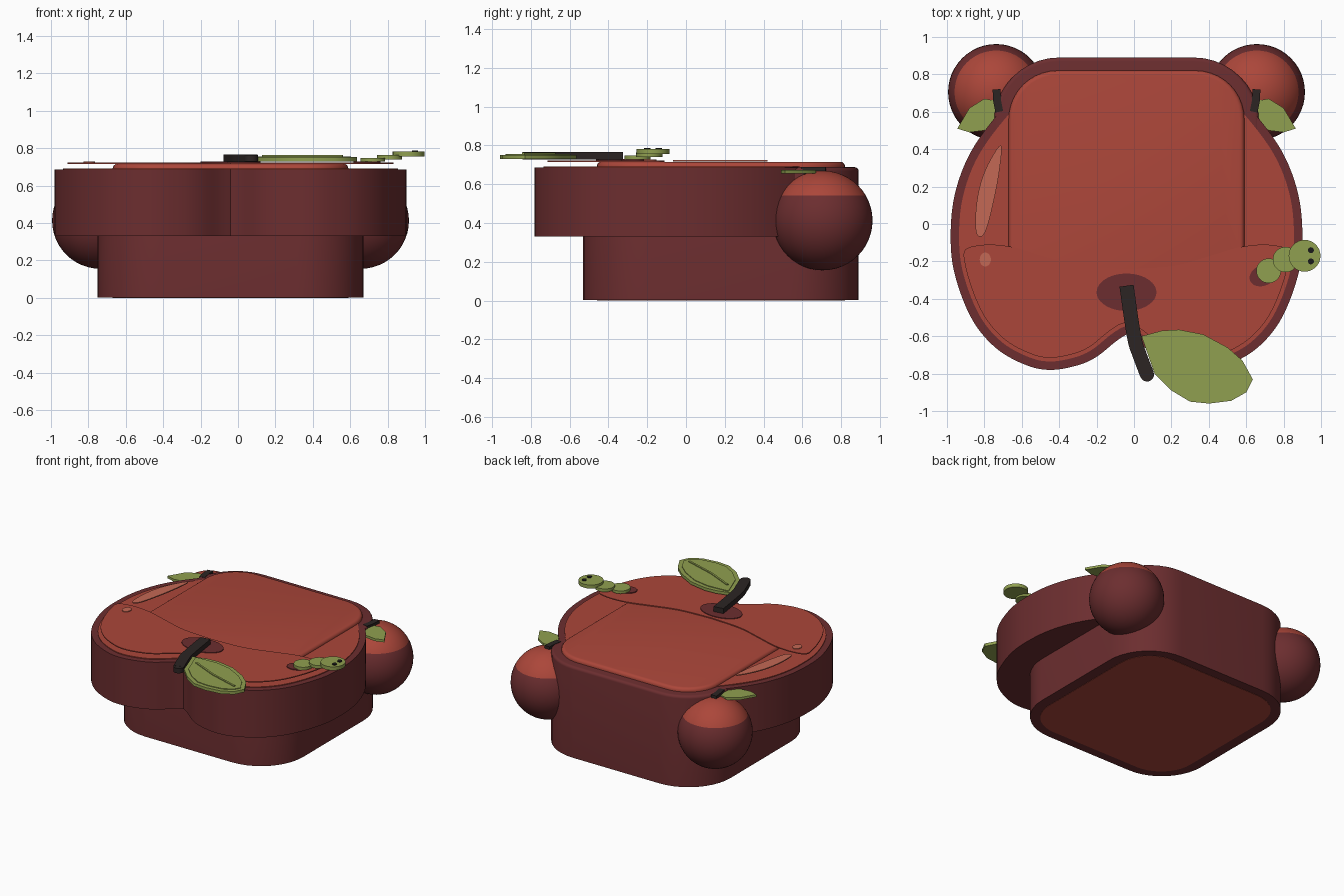
import bpy, bmesh, math
from mathutils import Vector

if "Cube" in bpy.data.objects:
    bpy.data.objects.remove(bpy.data.objects["Cube"])

CX = -0.04  # mirror plane of the bed


def material(name, rgb):
    m = bpy.data.materials.new(name)
    m.diffuse_color = (*rgb, 1)
    m.use_nodes = True
    m.node_tree.nodes["Principled BSDF"].inputs["Base Color"].default_value = m.diffuse_color
    return m


RED = material("apple red", (0.41, 0.062, 0.042))
MAROON = material("maroon", (0.150, 0.027, 0.029))
SHINE = material("light red", (0.55, 0.14, 0.09))
GREEN = material("leaf green", (0.28, 0.35, 0.08))
BROWN = material("stem brown", (0.025, 0.018, 0.017))
BLACK = material("eye black", (0.01, 0.01, 0.01))


def spline(pts, closed=False, steps=6):
    """Catmull-Rom curve through the points."""
    p = [Vector(q) for q in pts]
    n = len(p)
    at = (lambda i: p[i % n]) if closed else (lambda i: p[max(0, min(n - 1, i))])
    out = []
    for i in range(n if closed else n - 1):
        a, b, c, d = at(i - 1), at(i), at(i + 1), at(i + 2)
        for s in range(steps):
            t = s / steps
            out.append(0.5 * (2 * b + (c - a) * t + (2 * a - 5 * b + 4 * c - d) * t * t
                              + (3 * b - a - 3 * c + d) * t ** 3))
    return out if closed else out + [p[-1]]


def inset(pts, d):
    """Move a counter-clockwise outline inwards."""
    out = []
    for i, q in enumerate(pts):
        t = (pts[(i + 1) % len(pts)] - pts[i - 1]).normalized()
        out.append(q + Vector((-t.y, t.x)) * d)
    return out


def ellipse(cx, cy, rx, ry, rot=0.0, n=32):
    c, s = math.cos(rot), math.sin(rot)
    res = []
    for i in range(n):
        a = 2 * math.pi * i / n
        u, v = rx * math.cos(a), ry * math.sin(a)
        res.append(Vector((cx + u * c - v * s, cy + u * s + v * c)))
    return res


def rounded_rect(x0, x1, y0, y1, r, n=10):
    res = []
    for k, (x, y) in enumerate([(x1 - r, y1 - r), (x0 + r, y1 - r), (x0 + r, y0 + r), (x1 - r, y0 + r)]):
        for i in range(n + 1):
            a = math.pi / 2 * (k + i / n)
            res.append(Vector((x + r * math.cos(a), y + r * math.sin(a))))
    return res


def mirror(pts):
    return [Vector((2 * CX - q[0], q[1])) for q in reversed(pts)]


def finish(name, bm, mats):
    bmesh.ops.recalc_face_normals(bm, faces=bm.faces)
    me = bpy.data.meshes.new(name)
    bm.to_mesh(me)
    bm.free()
    for m in mats:
        me.materials.append(m)
    ob = bpy.data.objects.new(name, me)
    bpy.context.collection.objects.link(ob)
    bpy.ops.object.select_all(action='DESELECT')
    ob.select_set(True)
    bpy.context.view_layer.objects.active = ob
    bpy.ops.object.shade_smooth_by_angle(angle=math.radians(35))
    return ob


def prism(name, pts, z0, z1, mat, bevel=0.0):
    """Extrude an outline upwards, optionally rounding its top rim."""
    bm = bmesh.new()
    f = bm.faces.new([bm.verts.new((q[0], q[1], z0)) for q in pts])
    geo = bmesh.ops.extrude_face_region(bm, geom=[f], use_keep_orig=True)["geom"]
    top = [g for g in geo if isinstance(g, bmesh.types.BMVert)]
    bmesh.ops.translate(bm, verts=top, vec=(0, 0, z1 - z0))
    if bevel:
        rim = [e for e in bm.edges if all(v.co.z > z1 - 1e-5 for v in e.verts)]
        bmesh.ops.bevel(bm, geom=rim, offset=bevel, segments=4, profile=0.5, affect='EDGES')
    return finish(name, bm, [mat])


def strip(path, w):
    """Outline of constant width around a path."""
    p = [Vector(q) for q in path]
    left, right = [], []
    for i, q in enumerate(p):
        t = (p[min(i + 1, len(p) - 1)] - p[max(i - 1, 0)]).normalized()
        n = Vector((-t.y, t.x)) * w / 2
        left.append(q + n)
        right.append(q - n)
    return right + left[::-1]


# square base shell and the cushion running through it
prism("base", rounded_rect(-0.75, 0.67, -0.53, 0.89, 0.35), 0.002, 0.688, MAROON, 0.02)
prism("cushion", rounded_rect(-0.67, 0.59, -0.46, 0.82, 0.26), 0.0, 0.716, RED, 0.024)

# apple body with front notch
half = [(0, -.59), (.06, -.63), (.16, -.71), (.26, -.755), (.40, -.78), (.53, -.757), (.69, -.67),
        (.82, -.52), (.91, -.3), (.94, -.1), (.92, .15), (.83, .39), (.66, .62), (.5, .77), (.3, .83), (0, .82)]
right = spline([(u + CX, v) for u, v in half])
apple = right + mirror(right)[1:-1]
prism("apple_body", apple, 0.33, 0.686, MAROON)
prism("apple_top", inset(apple, 0.045), 0.685, 0.692, RED)

# blanket plate over the front half
edge = inset(apple, 0.065)
r_edge = [q for q in edge if q.y < -0.18 and q.x >= CX - 1e-4]
wave = spline([(u + CX, v) for u, v in [(.872, -.165), (.86, -.135), (.81, -.117), (.72, -.11), (.6, -.125),
                                        (.45, -.17), (.25, -.225), (0, -.242)]])
r_all = r_edge + wave
prism("blanket", r_all + mirror(r_all)[1:-1], 0.716, 0.723, RED)

# painted shine marks
prism("shine_streak", spline([(-.71, .42), (-.722, .27), (-.755, .1), (-.79, -.03), (-.82, -.068), (-.845, -.04),
                              (-.845, .08), (-.82, .22), (-.77, .34)], True, 4), 0.718, 0.725, SHINE)
prism("shine_dot", ellipse(-.795, -.19, .03, .037), 0.722, 0.728, SHINE)

# stem hollow, stem and large leaf
prism("stem_hollow", ellipse(CX, -.365, .16, .1, n=48), 0.722, 0.728, MAROON)
stem = strip(spline([(-.04, -.33), (-.0, -.6), (.03, -.7), (.07, -.805)]), .076)
prism("stem", stem, 0.727, 0.766, BROWN)
prism("stem_tip", ellipse(.07, -.805, .037, .037), 0.728, 0.765, BROWN)
leaf = [Vector(q) for q in [(.11, -.8), (.2, -.89), (.3, -.95), (.4, -.96), (.52, -.945), (.6, -.9), (.635, -.83),
                            (.58, -.73), (.5, -.66), (.37, -.59), (.24, -.565), (.15, -.57), (.04, -.6)]]
prism("leaf", leaf, 0.730, 0.752, GREEN)
prism("leaf_face", inset(leaf, 0.03), 0.751, 0.757, GREEN)
prism("leaf_rib", strip([(.13, -.68), (.33, -.77), (.56, -.84)], .014), 0.755, 0.763, GREEN)

# two round feet with red caps, little stems and leaves
small_leaf = [(-.73, .6), (-.745, .66), (-.80, .67), (-.88, .62), (-.945, .51), (-.88, .49), (-.80, .50), (-.75, .54)]
small_stem = strip([(-.735, .72), (-.732, .66), (-.72, .6)], .042)
for side in ("left", "right"):
    flip = (lambda p: p) if side == "left" else mirror
    bm = bmesh.new()
    bmesh.ops.create_uvsphere(bm, u_segments=48, v_segments=24, radius=0.257)
    for f in bm.faces:
        f.material_index = 1 if f.calc_center_median().z > 0.1285 else 0
    ball = finish(side + "_ball", bm, [MAROON, RED])
    ball.location = (flip([Vector((-.737, .705))])[0].x, .705, .413)
    prism(side + "_ball_stem", flip([Vector(q) for q in small_stem]), 0.64, 0.69, BROWN)
    prism(side + "_ball_leaf", flip([Vector(q) for q in small_leaf]), 0.655, 0.673, GREEN)

# worm crawling out of its hole
prism("worm_hole", ellipse(.69, -.275, .075, .055, .4), 0.722, 0.729, MAROON)
for i, (x, y, r, z0, z1) in enumerate([(.72, -.25, .066, .728, .749), (.81, -.19, .068, .741, .764),
                                       (.912, -.17, .085, .755, .782)]):
    prism("worm_segment_%d" % (i + 1), ellipse(x, y, r, r), z0, z1, GREEN)
for s in (-1, 1):
    prism("worm_eye_%s" % ("a" if s < 0 else "b"), ellipse(.946, -.17 + s * .03, .016, .016, n=16), 0.781, 0.788, BLACK)
